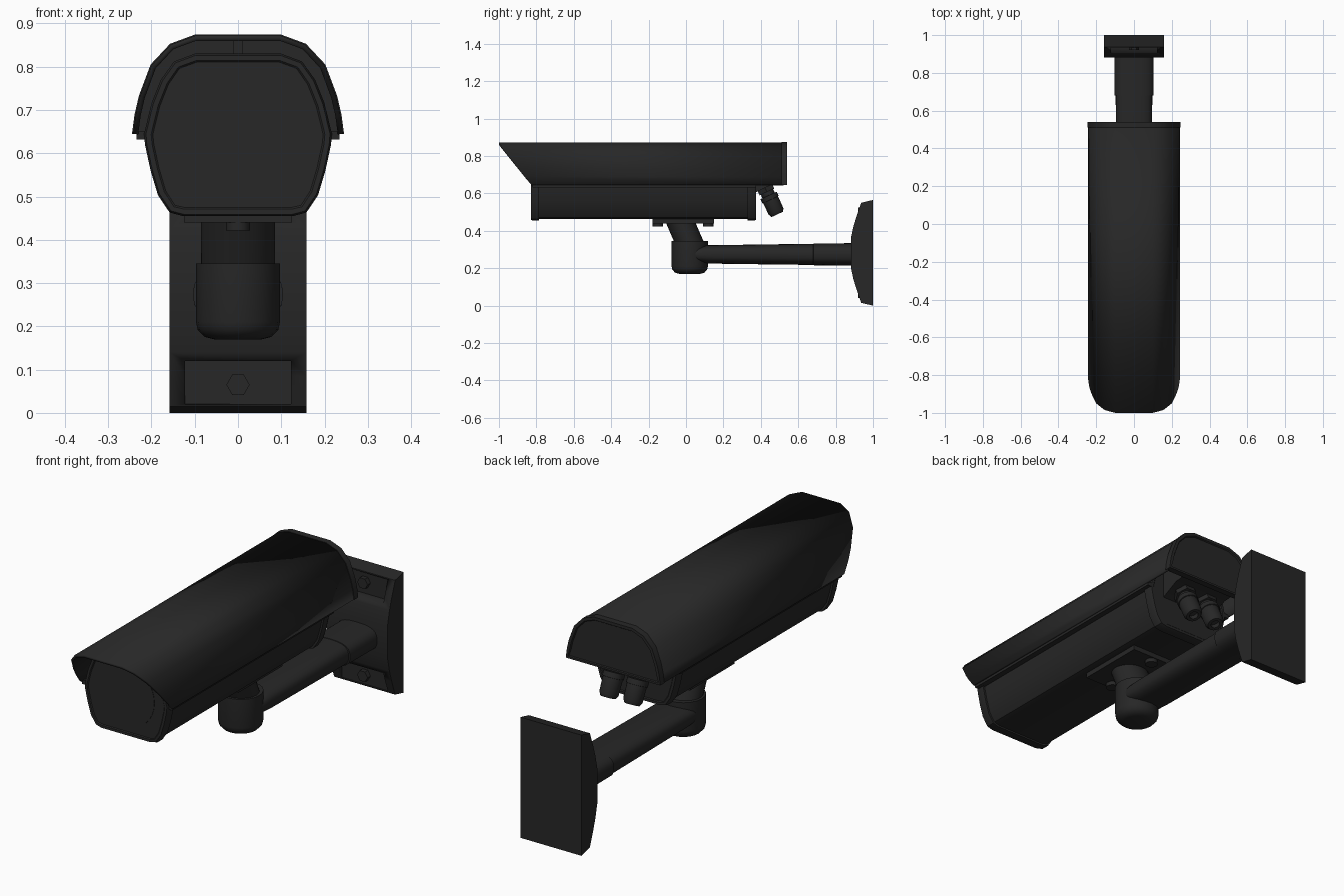
import bpy, bmesh, math
from mathutils import Vector

if "Cube" in bpy.data.objects:
    bpy.data.objects.remove(bpy.data.objects["Cube"])

mat = bpy.data.materials.new("dark_grey")
mat.diffuse_color = (0.02, 0.02, 0.02, 1)
mat.use_nodes = True
mat.node_tree.nodes["Principled BSDF"].inputs["Base Color"].default_value = mat.diffuse_color


def finish(name, bm, angle=35, recalc=True):
    if recalc:
        bmesh.ops.recalc_face_normals(bm, faces=bm.faces[:])
    me = bpy.data.meshes.new(name)
    bm.to_mesh(me)
    bm.free()
    ob = bpy.data.objects.new(name, me)
    bpy.context.collection.objects.link(ob)
    me.materials.append(mat)
    bpy.ops.object.select_all(action='DESELECT')
    bpy.context.view_layer.objects.active = ob
    ob.select_set(True)
    bpy.ops.object.shade_smooth_by_angle(angle=math.radians(angle))
    return ob


def loft(name, rings, inset=None, angle=35):
    """Skin closed rings; inset=(cap index, width, depth) recesses an end cap."""
    bm = bmesh.new()
    vs = [[bm.verts.new(p) for p in r] for r in rings]
    n = len(vs[0])
    for a, b in zip(vs, vs[1:]):
        for i in range(n):
            bm.faces.new((a[i], a[(i + 1) % n], b[(i + 1) % n], b[i]))
    caps = [bm.faces.new(vs[0]), bm.faces.new(vs[-1])]
    bmesh.ops.recalc_face_normals(bm, faces=bm.faces[:])
    if inset:
        cap, w, d = inset
        bmesh.ops.inset_region(bm, faces=[caps[cap]], thickness=w)
        bmesh.ops.inset_region(bm, faces=[caps[cap]], thickness=0.004, depth=-d)
    return finish(name, bm, angle)


def box(name, x0, x1, y0, y1, z0, z1):
    ring = lambda z: [(x0, y0, z), (x1, y0, z), (x1, y1, z), (x0, y1, z)]
    return loft(name, [ring(z0), ring(z1)])


def lathe(name, base, axis, prof, n=16):
    """Revolve (distance, radius) steps along an axis."""
    q = Vector(axis).to_track_quat('Z', 'Y')
    return loft(name, [[Vector(base) + q @ Vector((r * math.cos(2 * math.pi * i / n),
                r * math.sin(2 * math.pi * i / n), d)) for i in range(n)] for d, r in prof])


def mirrored(half):
    return half + [(-x, z) for x, z in reversed(half) if x > 0]


def scaled(pts, s, zc):
    return [(x * s, zc + (z - zc) * s) for x, z in pts]


def at_y(pts, y):
    return [(x, y, z) for x, z in pts]


# sunshield: curved sheet with a raked front edge
hood = mirrored([(.245, .645), (.239, .69), (.229, .733), (.202, .805), (.157, .853), (.1, .874)])
fronts = [-.825, -.862, -.895, -.95, -.985, -1]
fronts += fronts[::-1]
bm = bmesh.new()
F = [bm.verts.new((x, y, z)) for (x, z), y in zip(scaled(hood, .99, .645), fronts)]
B = [bm.verts.new((x, .52, z)) for x, z in scaled(hood, .99, .645)]
for i in range(len(F) - 1):
    bm.faces.new((B[i], B[i + 1], F[i + 1], F[i]))
shield = finish("sunshield", bm, 40, False)
sol = shield.modifiers.new("thickness", 'SOLIDIFY')
sol.thickness, sol.offset = .012, -1
# rear cap of the shield
loft("shield_back", [at_y(hood, .51), at_y(hood, .54)], (1, .014, .006))
box("shield_rail", -.012, .012, -.8, .5, .825, .866)

# camera housing with a bezel at both ends
body = mirrored([(.128, .455), (.158, .463), (.185, .503), (.202, .56), (.215, .62), (.217, .645),
                 (.2, .715), (.178, .77), (.148, .812), (.1, .83)])
inner = scaled(body, .96, .645)
loft("housing", [at_y(inner, -.79), at_y(inner, .34)])
loft("front_bezel", [at_y(scaled(body, .98, .645), -.83), at_y(body, -.82), at_y(body, -.785)],
     (0, .012, .004))
loft("rear_bezel", [at_y(body, .33), at_y(body, .365), at_y(scaled(body, .98, .645), .375)],
     (1, .012, .004))
lathe("lens_window", (0, -.822, .645), (0, -1, 0), [(0, .146), (.006, .146)], 32)
for s, side in ((-1, "left"), (1, "right")):
    x0, x1 = sorted((s * .2, s * .234))
    box(side + "_side_rail", x0, x1, -.82, .375, .632, .65)

# slanted cable outlet and two glands
outlet = [(.36, .6), (.375, .607), (.46, .648), (.515, .652), (.515, .78), (.36, .78)]
loft("cable_outlet", [[(x, y, z) for y, z in outlet] for x in (-.14, .14)])
d = (0, .42, -.9)
for s, side in ((-1, "left"), (1, "right")):
    base = (s * .062, .42, .635)
    lathe(side + "_gland_nut", base, d, [(0, .05), (.03, .05)], 6)
    lathe(side + "_gland", base, d, [(.03, .036), (.05, .036), (.051, .048), (.075, .048),
          (.076, .044), (.145, .043), (.162, .034), (.162, .02), (.14, .02)])

# mounting plate with bolts under the housing
box("mount_plate", -.125, .125, -.18, .15, .44, .468)
for y, nm in ((-.15, "front"), (.12, "rear")):
    lathe(nm + "_mount_bolt", (0, y, .442), (0, 0, -1), [(0, .028), (.02, .028)], 12)

# tilted neck and socket
ring = lambda y, z, r: [(r * math.cos(i * math.pi / 12), y + .93 * r * math.sin(i * math.pi / 12), z)
                        for i in range(24)]
loft("neck", [ring(.025, .32, .085), ring(-.028, .442, .085)])
lathe("socket", (0, .02, 0), (0, 0, 1),
      [(.17, .055), (.176, .078), (.192, .093), (.21, .097), (.345, .097)], 20)


# arm: flattened tube widening toward the wall
def oval(y, hx, hz, z=.274, n=24, e=.72):
    out = []
    for i in range(n):
        c, s = math.cos(2 * math.pi * i / n), math.sin(2 * math.pi * i / n)
        out.append((math.copysign(abs(c) ** e, c) * hx, y, z + math.copysign(abs(s) ** e, s) * hz))
    return out


loft("arm", [oval(.03, .09, .035), oval(.07, .094, .045), oval(.12, .095, .049), oval(.55, .096, .055),
             oval(.68, .097, .056), oval(.681, .104, .058), oval(.89, .104, .06)])

# wall plate with two bolt pockets
half = [(1, 0), (.937, .015), (.912, .085), (.895, .14), (.881, .205)]
prof = half + [(y, .565 - z) for y, z in reversed(half)]
plate = loft("wall_plate", [[(x, y, z) for y, z in prof] for x in (-.158, .158)])
for nm, z0, z1, zb in (("lower", .02, .12, .065), ("upper", .445, .545, .5)):
    cut = box(nm + "_pocket_cutter", -.122, .122, .8, .942, z0, z1)
    cut.hide_render = True
    cut.hide_set(True)
    m = plate.modifiers.new(nm + "_pocket", 'BOOLEAN')
    m.operation, m.object, m.solver = 'DIFFERENCE', cut, 'EXACT'
    lathe(nm + "_wall_bolt", (0, .945, zb), (0, -1, 0), [(0, .027), (.025, .027)], 6)
